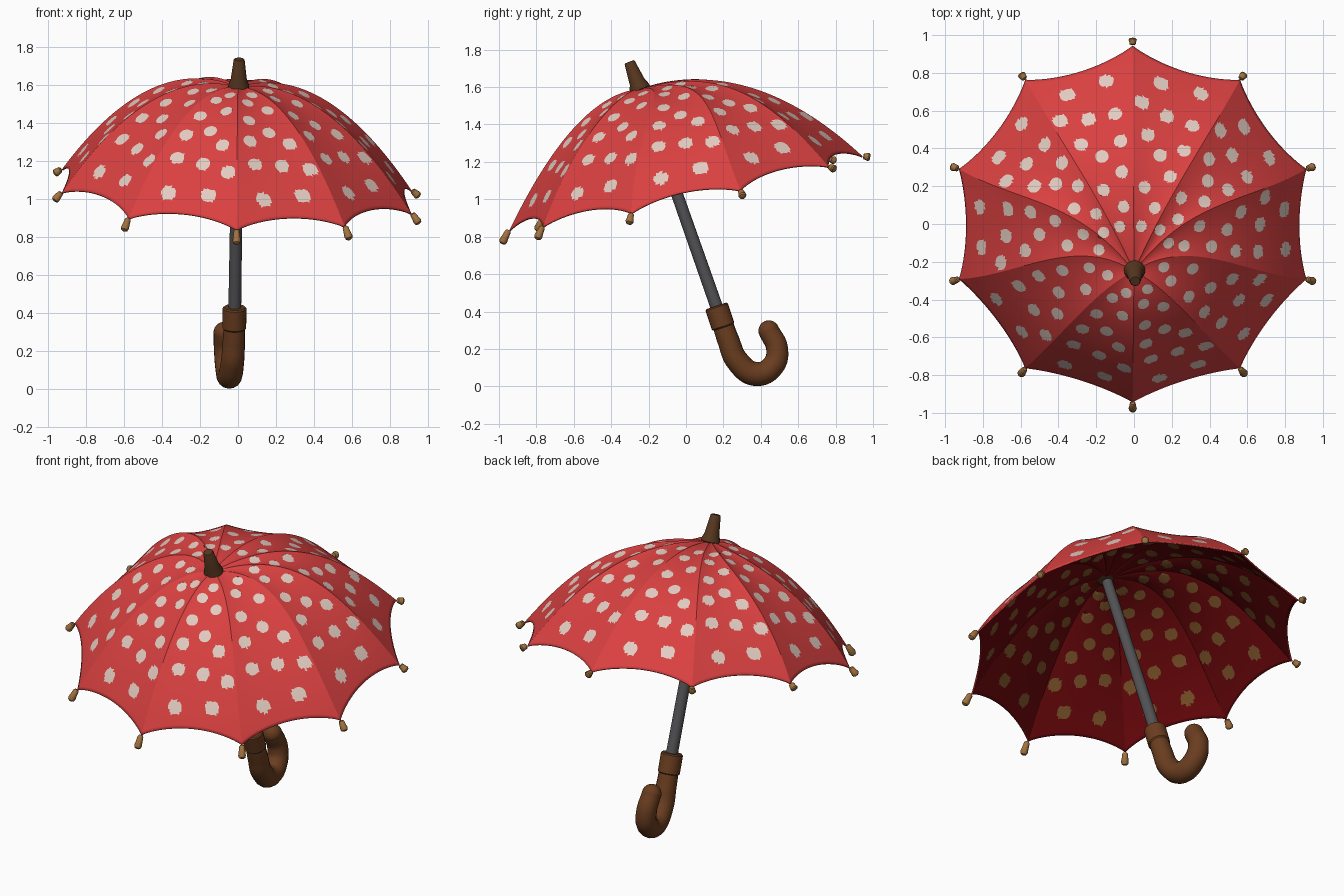
import bpy, bmesh, math
from mathutils import Vector

old = bpy.data.objects.get("Cube")
if old:
    bpy.data.objects.remove(old, do_unlink=True)


def material(name, r, g, b):
    m = bpy.data.materials.new(name)
    m.use_nodes = True
    m.diffuse_color = (r, g, b, 1)
    m.node_tree.nodes["Principled BSDF"].inputs["Base Color"].default_value = (r, g, b, 1)
    return m


RED = material("canopy red", .7, .052, .052)
CREAM = material("dot cream", .76, .6, .53)
LINING = material("lining dark red", .135, .002, .003)
TAN = material("lining dot tan", .2, .085, .022)
WOOD = material("handle brown", .145, .047, .014)
DARK = material("ferrule dark brown", .09, .036, .013)
STEEL = material("shaft grey", .085, .085, .09)
BRASS = material("tip brass", .36, .17, .05)

RIBS = 10
APEX = Vector((0, -.25, 1.59))


def smooth(ob, angle):
    bpy.ops.object.select_all(action='DESELECT')
    ob.select_set(True)
    bpy.context.view_layer.objects.active = ob
    bpy.ops.object.shade_smooth_by_angle(angle=math.radians(angle))


def finish(bm, name, mats, angle=35):
    me = bpy.data.meshes.new(name)
    bm.to_mesh(me)
    bm.free()
    for m in mats:
        me.materials.append(m)
    ob = bpy.data.objects.new(name, me)
    bpy.context.collection.objects.link(ob)
    smooth(ob, angle)
    return ob


def lathe(name, base, top, profile, mat, sides=24):
    """Turned part: profile of (fraction along axis, radius)."""
    base, axis = Vector(base), Vector(top) - Vector(base)
    rot = axis.to_track_quat('Z', 'Y')
    bm = bmesh.new()
    rings = []
    for t, r in profile:
        rings.append([bm.verts.new(base + axis * t + rot @ Vector((
            r * math.cos(a * math.tau / sides), r * math.sin(a * math.tau / sides), 0)))
            for a in range(sides)])
    for lo, hi in zip(rings, rings[1:]):
        for a in range(sides):
            b = (a + 1) % sides
            bm.faces.new((lo[a], lo[b], hi[b], hi[a]))
    bm.faces.new(rings[0][::-1])
    bm.faces.new(rings[-1])
    return finish(bm, name, [mat])


# Canopy shape: arched ribs from the apex to the rim, tilted forward and sideways
def rim_point(k, radius, lift=0):
    a = k * math.tau / RIBS
    x, y = radius * 1.025 * math.sin(a), radius * math.cos(a)
    z = .935 + .235 * y + .06 * y * y + .13 * min(x, 0) ** 2
    return Vector((x - .007, y, z + lift * (1 - .6 * y)))


def rib(k, s):
    a = k * math.tau / RIBS
    p = APEX.lerp(rim_point(k, .945, .042), s)
    p.z += (.72 + .03 * math.cos(a) + .1 * math.sin(a) ** 2) * s * (1 - s)
    p.y += .7 * s * (1 - s) ** 2 * math.sin(a) ** 2
    return p


def cloth(k, u, s):
    p = rib(k, s).lerp(rib(k + 1, s), u)
    p.z -= .25 * u * (1 - u) * s * (1 - s)
    return p


# Polka dots of one panel: (across, outward)
DOTS = [(.30, .87), (.72, .88), (.11, .76), (.43, .73), (.77, .72), (.22, .62), (.80, .59),
        (.46, .54), (.76, .45), (.27, .38), (.68, .29), (.35, .2)]


def build_canopy(across=44, along=72):
    bm = bmesh.new()
    for k in range(RIBS):
        dots = [(cloth(k, u, s), .027 + .016 * s) for u, s in DOTS]
        grid = []
        for j in range(across + 1):
            u = j / across
            hem = 1 - .042 * (4 * u * (1 - u)) ** .85
            column = []
            for i in range(along + 1):
                p = cloth(k, u, .02 + (hem - .02) * i / along)
                # Pull nearby vertices onto the dot outline so dots stay round
                if 0 < j < across:
                    for d, r in dots:
                        off = p - d
                        if abs(off.length - r) < .007:
                            p = d + off.normalized() * r
                            break
                column.append(bm.verts.new(p))
            grid.append(column)
        for j in range(across):
            for i in range(along):
                f = bm.faces.new((grid[j][i], grid[j + 1][i], grid[j + 1][i + 1], grid[j][i + 1]))
                c = f.calc_center_median()
                f.material_index = int(any((c - d).length < r for d, r in dots))
    bmesh.ops.remove_doubles(bm, verts=bm.verts, dist=.0002)
    ob = finish(bm, "canopy", [RED, CREAM, LINING, TAN], 12)
    # Lining comes from the inner side of the cloth
    mod = ob.modifiers.new("lining", 'SOLIDIFY')
    mod.thickness = .008
    mod.offset = -1
    mod.material_offset = 2


build_canopy()

# Brass rib tips
for k in range(RIBS):
    lathe(f"rib_tip_{k + 1}", rim_point(k, .948, .044), rim_point(k, .985),
          [(0, .01), (.1, .016), (.5, .019), (.75, .022), (.92, .018), (1, .008)], BRASS, 12)

# Shaft, ferrule and collar
lathe("shaft", (-.018, .19, .35), (0, -.235, 1.56), [(0, .034), (1, .03)], STEEL)
lathe("ferrule", (.003, -.242, 1.58), (.006, -.303, 1.735),
      [(0, .045), (.06, .056), (.18, .052), (.3, .043), (.97, .029), (1, .025)], DARK)
lathe("collar", (-.02, .2, .315), (-.018, .162, .43),
      [(0, .056), (.06, .063), (.94, .063), (1, .056)], WOOD)

# Hooked handle
PATH = [(-.02, .197, .33), (-.022, .225, .25), (-.03, .275, .135), (-.045, .375, .066),
        (-.058, .465, .11), (-.068, .487, .2), (-.073, .443, .297)]
curve = bpy.data.curves.new("handle", 'CURVE')
curve.dimensions = '3D'
curve.bevel_depth = .06
curve.bevel_resolution = 6
curve.use_fill_caps = True
spline = curve.splines.new('BEZIER')
spline.bezier_points.add(len(PATH) - 1)
for i, (pt, co) in enumerate(zip(spline.bezier_points, PATH)):
    pt.co = co
    pt.handle_left_type = pt.handle_right_type = 'AUTO'
    pt.radius = 1.08 - .05 * abs(i - 3)
curve.materials.append(WOOD)
handle = bpy.data.objects.new("handle", curve)
bpy.context.collection.objects.link(handle)
bpy.ops.object.select_all(action='DESELECT')
handle.select_set(True)
bpy.context.view_layer.objects.active = handle
bpy.ops.object.convert(target='MESH')
smooth(bpy.context.view_layer.objects.active, 40)

# Rounded handle end
bm = bmesh.new()
bmesh.ops.create_uvsphere(bm, u_segments=24, v_segments=14, radius=.0558)
bmesh.ops.translate(bm, verts=bm.verts, vec=PATH[-1])
finish(bm, "handle_end", [WOOD])
